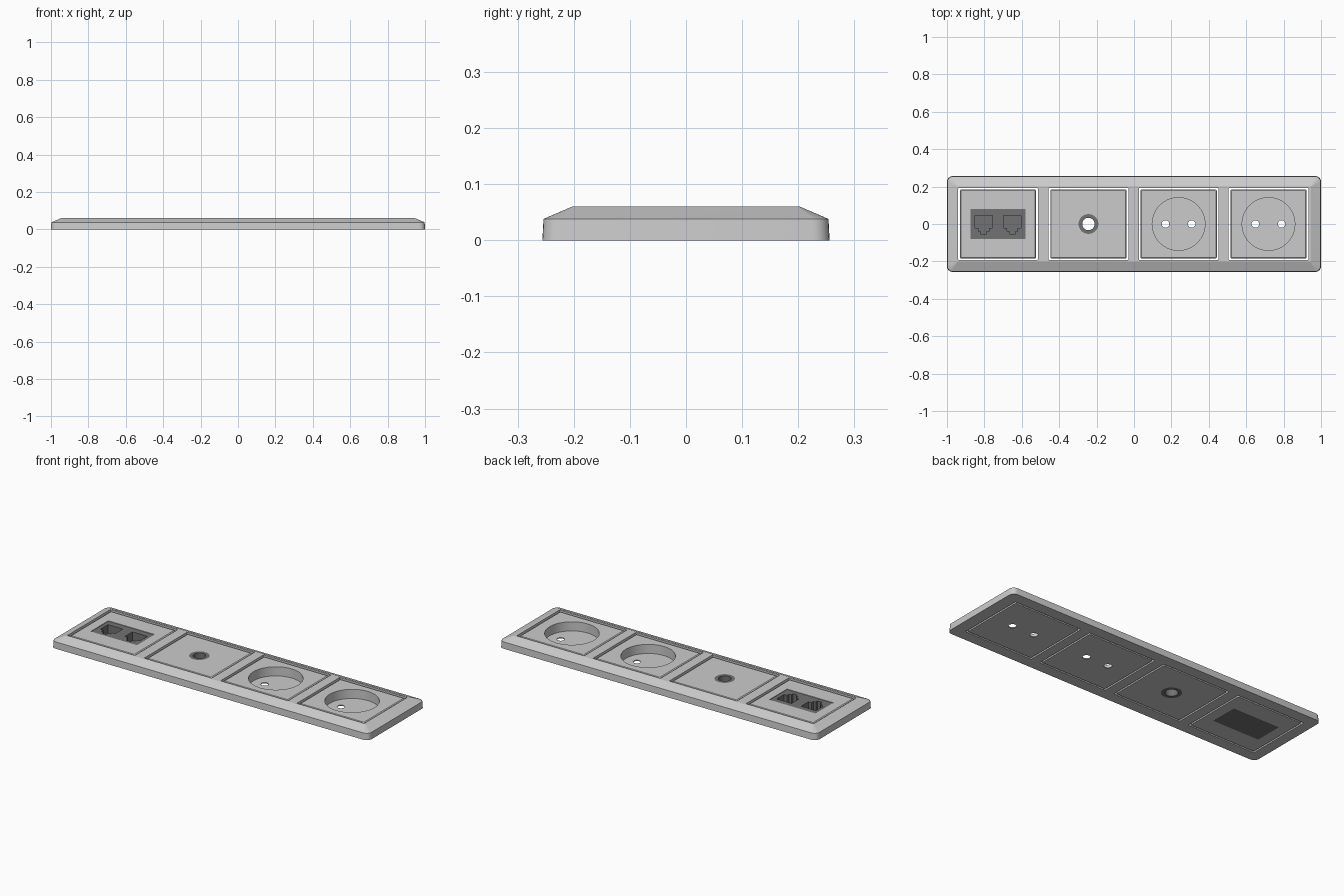
import bpy, bmesh, math

if "Cube" in bpy.data.objects:
    bpy.data.objects.remove(bpy.data.objects["Cube"])

X = [-0.727, -0.2435, 0.2385, 0.719]      # module centres

dark = bpy.data.materials.new("dark_grey")
dark.diffuse_color = (0.17, 0.17, 0.17, 1)
dark.use_nodes = True
dark.node_tree.nodes["Principled BSDF"].inputs["Base Color"].default_value = dark.diffuse_color


def rounded_rect(hx, hy, r, seg=6):
    pts = []
    for i, (sx, sy) in enumerate([(1, 1), (-1, 1), (-1, -1), (1, -1)]):
        for k in range(seg + 1):
            a = math.pi / 2 * (i + k / seg)
            pts.append((sx * (hx - r) + r * math.cos(a), sy * (hy - r) + r * math.sin(a)))
    return pts


def circle(r, n=48):
    return [(r * math.cos(2 * math.pi * i / n), r * math.sin(2 * math.pi * i / n)) for i in range(n)]


def loft(name, sections, at=(0, 0), mat=None):
    """Solid skinned through (outline, z) sections."""
    bm = bmesh.new()
    rings = [[bm.verts.new((x, y, z)) for x, y in pts] for pts, z in sections]
    n = len(rings[0])
    for a, b in zip(rings, rings[1:]):
        for i in range(n):
            bm.faces.new((a[i], a[(i + 1) % n], b[(i + 1) % n], b[i]))
    bm.faces.new(rings[0][::-1])
    bm.faces.new(rings[-1])
    bmesh.ops.recalc_face_normals(bm, faces=bm.faces)
    me = bpy.data.meshes.new(name)
    bm.to_mesh(me)
    bm.free()
    ob = bpy.data.objects.new(name, me)
    ob.location = (at[0], at[1], 0)
    bpy.context.collection.objects.link(ob)
    if mat:
        me.materials.append(mat)
    return ob


def prism(name, pts, z0, z1, at=(0, 0), mat=None):
    return loft(name, [(pts, z0), (pts, z1)], at, mat)


def cut(ob, cutters):
    bpy.context.view_layer.objects.active = ob
    for c in cutters:
        c.hide_render = True
        m = ob.modifiers.new("cut", 'BOOLEAN')
        m.operation, m.solver, m.object = 'DIFFERENCE', 'EXACT', c
        bpy.ops.object.modifier_apply(modifier=m.name)
        bpy.data.objects.remove(c)


def smooth(ob):
    bpy.ops.object.select_all(action='DESELECT')
    ob.select_set(True)
    bpy.context.view_layer.objects.active = ob
    bpy.ops.object.shade_smooth_by_angle(angle=math.radians(20))


# Surround frame with sloped rim and four openings
frame = loft("surround_frame", [
    (rounded_rect(1.0, 0.256, 0.03), 0),
    (rounded_rect(0.998, 0.254, 0.03), 0.038),
    (rounded_rect(0.947, 0.203, 0.004), 0.06)])
cut(frame, [prism("opening", rounded_rect(0.213, 0.193, 0.004), -0.1, 0.2, (x, 0)) for x in X])
smooth(frame)


# Insert plates with softened top edge
def insert(name, x):
    hx, hy = 0.204, 0.184
    return loft(name, [(rounded_rect(hx, hy, 0.006), 0),
                       (rounded_rect(hx, hy, 0.006), 0.053),
                       (rounded_rect(hx - 0.005, hy - 0.005, 0.003), 0.057)], (x, 0))


# Network insert: dark panel with two stepped jack openings
PW, PH = 0.146, 0.08
panel_outline = [(PW, PH), (-PW, PH), (-PW, -PH), (PW, -PH)]
data_plate = insert("network_plate", X[0])
cut(data_plate, [prism("window", panel_outline, -0.1, 0.2, (X[0], 0))])
smooth(data_plate)
half = [(0.047, 0.045), (0.047, -0.022), (0.028, -0.022), (0.028, -0.040), (0.014, -0.040), (0.014, -0.056)]
jack = half + [(-x, y) for x, y in reversed(half)]
panel = prism("network_jack_panel", panel_outline, 0, 0.054, (X[0], 0), dark)
cut(panel, [prism("jack", jack, 0.006, 0.2, (X[0] + s * 0.077, 0)) for s in (-1, 1)])

# Aerial insert: dark sleeve around a through hole
aerial = insert("aerial_plate", X[1])
cut(aerial, [prism("bore", circle(0.053), -0.1, 0.2, (X[1], 0))])
smooth(aerial)
sleeve = prism("aerial_sleeve", circle(0.053), 0, 0.057, (X[1], 0), dark)
cut(sleeve, [prism("bore", circle(0.033), -0.1, 0.2, (X[1], 0))])
smooth(sleeve)

# Power inserts: round well with two pin holes
for i, x in enumerate(X[2:]):
    power = insert(f"power_socket_{i + 1}", x)
    cut(power, [prism("well", circle(0.141, 64), 0.005, 0.2, (x, 0))] +
        [prism("pin", circle(0.02, 24), -0.1, 0.2, (x + s * 0.07, 0)) for s in (-1, 1)])
    smooth(power)
